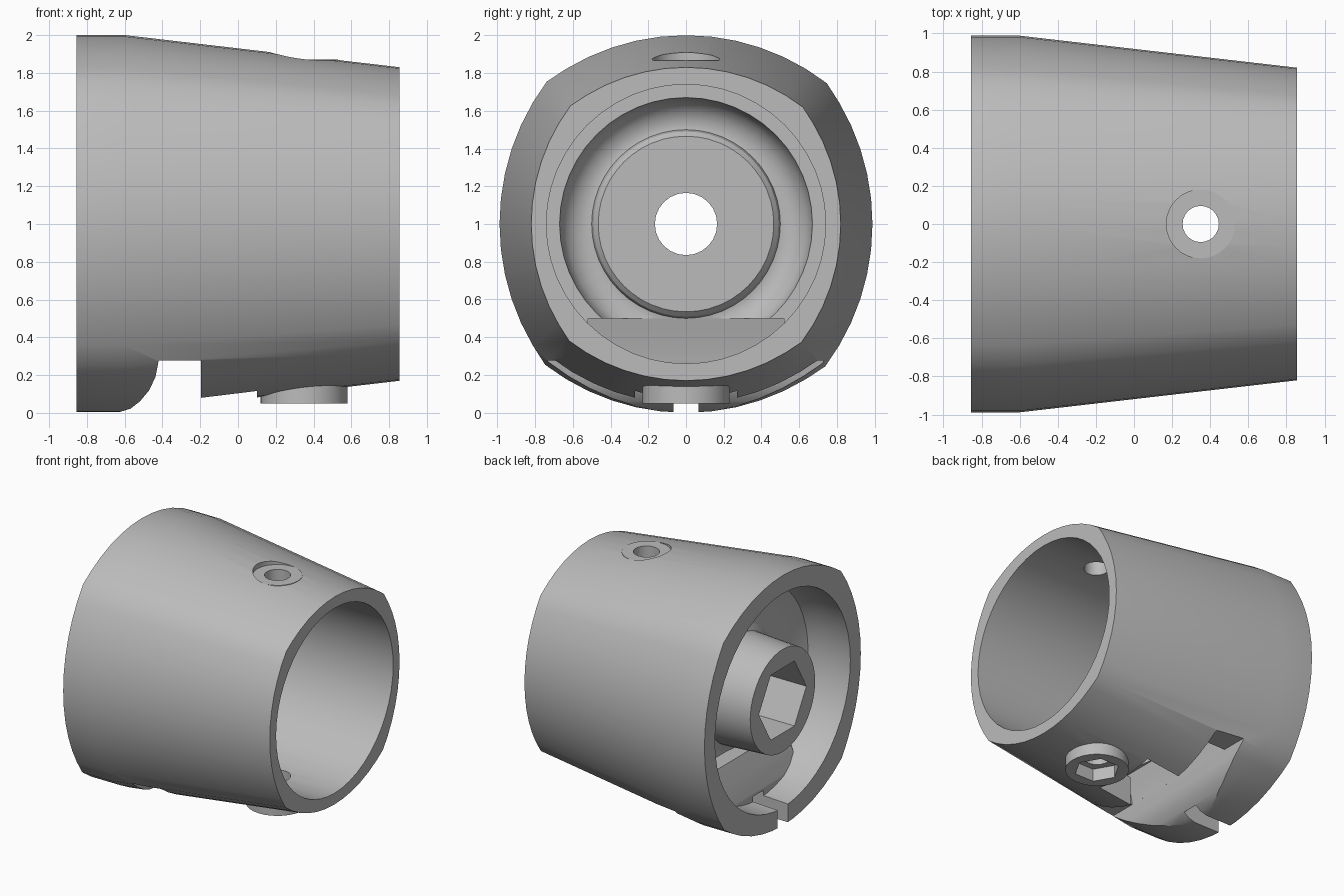
import bpy, bmesh, math
from math import sin, cos, pi

if "Cube" in bpy.data.objects:
    bpy.data.objects.remove(bpy.data.objects["Cube"], do_unlink=True)

grey = bpy.data.materials.new("plain grey")
grey.use_nodes = True
grey.diffuse_color = (0.5, 0.5, 0.5, 1)
grey.node_tree.nodes["Principled BSDF"].inputs["Base Color"].default_value = (0.5, 0.5, 0.5, 1)


def loft(name, rings, closed=False):
    """Skin a list of equal rings; cap the ends, or join last to first."""
    bm = bmesh.new()
    loops = [[bm.verts.new(p) for p in ring] for ring in rings]
    n = len(loops[0])
    pairs = list(zip(loops, loops[1:]))
    if closed:
        pairs.append((loops[-1], loops[0]))
    else:
        bm.faces.new(loops[0])
        bm.faces.new(loops[-1])
    for a, b in pairs:
        for i in range(n):
            j = (i + 1) % n
            bm.faces.new((a[i], a[j], b[j], b[i]))
    bmesh.ops.recalc_face_normals(bm, faces=bm.faces)
    mesh = bpy.data.meshes.new(name)
    bm.to_mesh(mesh)
    bm.free()
    mesh.materials.append(grey)
    ob = bpy.data.objects.new(name, mesh)
    bpy.context.collection.objects.link(ob)
    return ob


def revolve_x(name, profile, sides=48, closed=False):
    """Turn (x, radius) points around the main axis."""
    return loft(name, [[(x, r * cos(2 * pi * i / sides), 1 + r * sin(2 * pi * i / sides))
                        for i in range(sides)] for x, r in profile], closed)


def upright(name, x, r, z0, z1, sides=32):
    return loft(name, [[(x + r * cos(2 * pi * i / sides), r * sin(2 * pi * i / sides), z)
                        for i in range(sides)] for z in (z0, z1)])


def prism_y(name, outline, half):
    """Extrude an (x, z) outline across the width."""
    return loft(name, [[(x, y, z) for x, z in outline] for y in (-half, half)])


def boolean(target, tool, operation="DIFFERENCE"):
    mod = target.modifiers.new("bool", "BOOLEAN")
    mod.operation = operation
    mod.solver = "EXACT"
    mod.object = tool
    bpy.context.view_layer.objects.active = target
    bpy.ops.object.modifier_apply(modifier=mod.name)
    bpy.data.objects.remove(tool, do_unlink=True)


def section(x, scale):
    """Four bulged sides meeting at sharp corners."""
    corner, radius, steps = 0.755, 1.25, 12
    half = math.asin(corner / radius)
    pts = []
    for side in range(4):
        for k in range(steps):
            a = -half + 2 * half * k / steps
            u, v = 1 - radius + radius * cos(a), radius * sin(a)
            c, s = cos(side * pi / 2), sin(side * pi / 2)
            pts.append((x, 0.988 * scale * (u * c - v * s), 1 + scale * (u * s + v * c)))
    return pts


# Tapered outer shell
body = loft("tapered_housing", [section(-0.855, 1), section(-0.6, 1), section(0.855, 0.83)])

# Nut seat on the underside and flat washer pad on top
boolean(body, upright("nut_seat", 0.35, 0.23, 0.05, 0.22), "UNION")
boolean(body, upright("washer_pad", 0.35, 0.18, 1.78, 1.87), "UNION")

# Front bore ending in a rounded bowl with a low centre disc
boolean(body, revolve_x("bore", [(0.9, 0.74), (-0.2, 0.74), (-0.2, 0.67), (-0.26, 0.66),
                                 (-0.31, 0.635), (-0.35, 0.59), (-0.37, 0.53),
                                 (-0.365, 0.5), (-0.33, 0.49), (-0.305, 0.465)]))

# Rear ring-shaped cavity around the socket boss, with the lip's back left in it
cavity = revolve_x("rear_cavity", [(-0.95, 0.86), (-0.62, 0.845), (-0.52, 0.8),
                                   (-0.47, 0.7), (-0.45, 0.6), (-0.45, 0.48),
                                   (-0.48, 0.43), (-0.95, 0.405)], closed=True)
boolean(cavity, prism_y("lip_back", [(-0.4, 0.1), (-0.4, 0.56), (-0.53, 0.5), (-0.59, 0.36),
                                     (-0.64, 0.22), (-0.64, 0.1)], 0.5))
boolean(body, cavity)

# Hexagonal socket and through hole
boolean(body, revolve_x("hex_socket", [(-0.95, 0.3), (-0.52, 0.3)], 6))
boolean(body, revolve_x("centre_hole", [(-0.95, 0.165), (0.1, 0.165)], 24))

# Underside gap with a rounded lip behind it
boolean(body, prism_y("gap", [(-0.64, -0.1), (-0.635, 0.002), (-0.57, 0.022), (-0.52, 0.06),
                              (-0.47, 0.12), (-0.437, 0.19), (-0.42, 0.277),
                              (-0.195, 0.277), (-0.195, -0.1)], 1.2))
# Passage from the bore down over the lip
boolean(body, prism_y("passage", [(-0.424, 0.25), (-0.415, 0.31), (-0.395, 0.4), (-0.37, 0.5),
                                  (-0.195, 0.5), (-0.195, 0.25)], 0.52))
# Notch in the front edge of the gap
boolean(body, prism_y("edge_notch", [(-0.25, -0.1), (0.1, -0.1), (0.1, 0.35), (-0.25, 0.35)], 0.27))
# Narrow slot in the lip
boolean(body, prism_y("lip_slot", [(-0.95, -0.1), (-0.53, -0.1), (-0.53, 0.2), (-0.95, 0.2)], 0.065))

# Cross bolt: top counterbore, hole through both walls, hex pocket below
boolean(body, upright("counterbore", 0.35, 0.18, 1.87, 2.2))
boolean(body, upright("bolt_hole", 0.35, 0.095, -0.1, 2.2, 24))
boolean(body, upright("nut_pocket", 0.35, 0.165, -0.1, 0.15, 6))

bpy.ops.object.select_all(action="DESELECT")
body.select_set(True)
bpy.context.view_layer.objects.active = body
bpy.ops.object.shade_smooth_by_angle(angle=math.radians(28))
